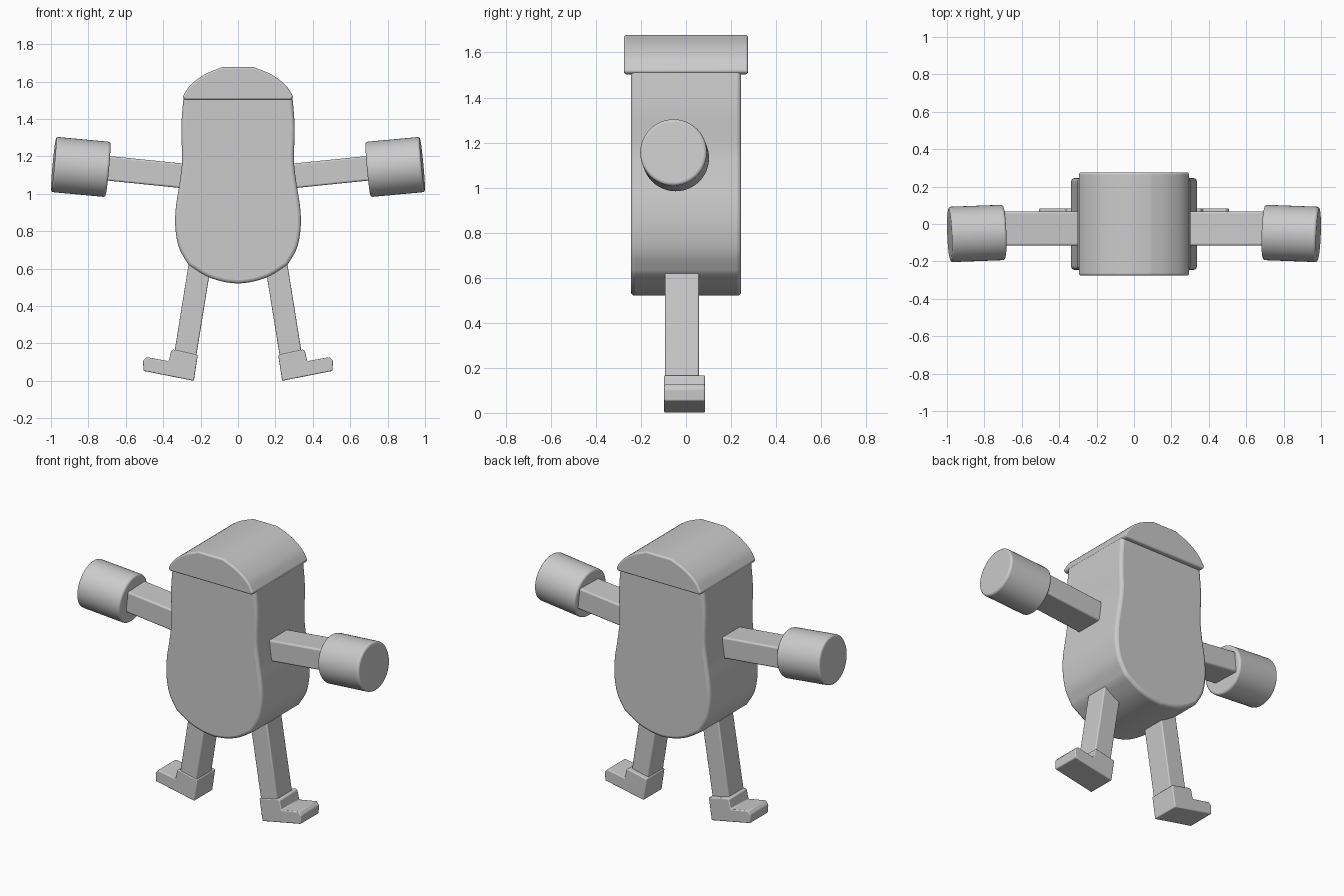
import bpy, bmesh, math
from mathutils import Vector

cube = bpy.data.objects.get("Cube")
if cube:
    bpy.data.objects.remove(cube, do_unlink=True)

# Single plain grey material
grey = bpy.data.materials.new("plain grey")
grey.use_nodes = True
colour = (0.6, 0.6, 0.6, 1)
grey.diffuse_color = colour
grey.node_tree.nodes["Principled BSDF"].inputs["Base Color"].default_value = colour


def finish(obj, bevel, segments=3):
    """Round the sharp edges, colour and shade the part."""
    obj.data.materials.append(grey)
    mod = obj.modifiers.new("soft edges", "BEVEL")
    mod.width = bevel
    mod.segments = segments
    mod.limit_method = "ANGLE"
    mod.angle_limit = math.radians(40)
    bpy.ops.object.select_all(action="DESELECT")
    obj.select_set(True)
    bpy.context.view_layer.objects.active = obj
    bpy.ops.object.shade_smooth_by_angle(angle=math.radians(35))
    return obj


def smooth_path(points, steps=6):
    """Catmull-Rom curve through (x, z) points."""
    pts = [Vector(p) for p in points]
    pts = [2 * pts[0] - pts[1]] + pts + [2 * pts[-1] - pts[-2]]
    path = []
    for a, b, c, d in zip(pts, pts[1:], pts[2:], pts[3:]):
        for i in range(steps):
            t = i / steps
            path.append(0.5 * (2 * b + (c - a) * t + (2 * a - 5 * b + 4 * c - d) * t**2
                               + (3 * b - a - 3 * c + d) * t**3))
    return path + [pts[-2]]


def slab(name, outline, y0, y1, bevel):
    """Extrude a front outline through the depth."""
    bm = bmesh.new()
    face = bm.faces.new([bm.verts.new((x, y0, z)) for x, z in outline])
    new = bmesh.ops.extrude_face_region(bm, geom=[face])["geom"]
    bmesh.ops.translate(bm, vec=(0, y1 - y0, 0),
                        verts=[g for g in new if isinstance(g, bmesh.types.BMVert)])
    bmesh.ops.recalc_face_normals(bm, faces=bm.faces)
    mesh = bpy.data.meshes.new(name)
    bm.to_mesh(mesh)
    bm.free()
    obj = bpy.data.objects.new(name, mesh)
    bpy.context.collection.objects.link(obj)
    return finish(obj, bevel)


def mirrored(half):
    """Close a right-hand half outline about x = 0."""
    return list(half) + [(-x, z) for x, z in reversed(half) if x > 1e-4]


# Body: pear outline with a shallow pointed base
base = smooth_path([(0, 0.52), (0.08, 0.53), (0.17, 0.56), (0.265, 0.62)], 3)
side = smooth_path([(0.265, 0.62), (0.315, 0.71), (0.335, 0.82), (0.332, 0.93),
                    (0.312, 1.06), (0.299, 1.18), (0.303, 1.36), (0.29, 1.53)])
slab("body", mirrored([tuple(p) for p in base + side[1:]]), -0.245, 0.245, 0.018)

# Cap: domed lid overhanging front and back
dome = smooth_path([(0.297, 1.518), (0.255, 1.58), (0.18, 1.637), (0.085, 1.677)])
slab("cap", mirrored([(0.285, 1.503)] + [tuple(p) for p in dome]), -0.275, 0.275, 0.014)

for label, s in (("left", 1), ("right", -1)):
    # Arm: flat bar rising outwards
    arm = [(0.2, 1.02), (0.72, 1.073), (0.72, 1.205), (0.2, 1.152)]
    slab(label + "_arm", [(s * x, z) for x, z in arm], -0.115, 0.067, 0.01)

    # Fist: stubby cylinder on the same slope
    start, end = Vector((s * 0.695, -0.045, 1.13)), Vector((s * 0.986, -0.056, 1.157))
    axis = end - start
    bpy.ops.mesh.primitive_cylinder_add(vertices=48, radius=0.148, depth=axis.length,
                                        location=(start + end) / 2,
                                        rotation=axis.to_track_quat("Z", "Y").to_euler())
    fist = bpy.context.object
    fist.name = label + "_fist"
    finish(fist, 0.012)

    # Leg: square post splayed outwards
    leg = [(0.225, 0.12), (0.342, 0.14), (0.255, 0.68), (0.138, 0.66)]
    slab(label + "_leg", [(s * x, z) for x, z in leg], -0.093, 0.057, 0.007)

    # Foot: ankle block with a toe pointing outwards
    foot = [(0.236, 0), (0.505, 0.053), (0.508, 0.106), (0.49, 0.127),
            (0.37, 0.105), (0.357, 0.163), (0.345, 0.167), (0.215, 0.138)]
    slab(label + "_foot", [(s * x, z) for x, z in foot], -0.097, 0.084, 0.006)
